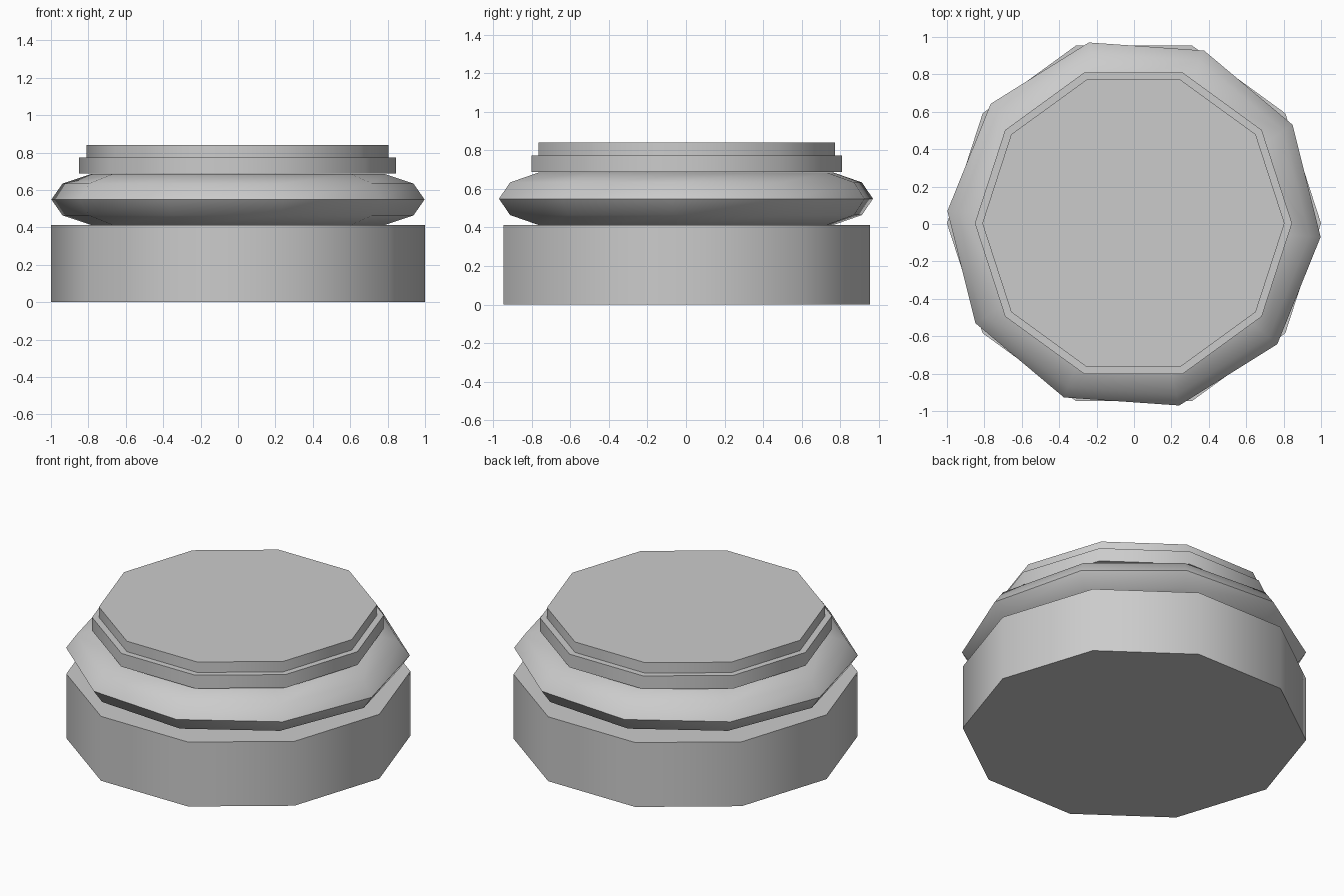
import bpy, bmesh
from math import cos, sin, pi, radians

if "Cube" in bpy.data.objects:
    bpy.data.objects.remove(bpy.data.objects["Cube"])

SIDES = 10


def finish(name, bm, angle, loc):
    bmesh.ops.recalc_face_normals(bm, faces=bm.faces[:])
    me = bpy.data.meshes.new(name)
    bm.to_mesh(me)
    bm.free()
    ob = bpy.data.objects.new(name, me)
    bpy.context.collection.objects.link(ob)
    ob.location = loc
    bpy.ops.object.select_all(action='DESELECT')
    ob.select_set(True)
    bpy.context.view_layer.objects.active = ob
    bpy.ops.object.shade_smooth_by_angle(angle=radians(angle))


def disc(name, radius, z0, z1, x, y):
    """Ten-sided capped drum with a corner on the x axis."""
    bm = bmesh.new()
    ring = [bm.verts.new((radius * cos(2 * pi * i / SIDES),
                          radius * sin(2 * pi * i / SIDES), 0)) for i in range(SIDES)]
    face = bm.faces.new(ring)
    top = bmesh.ops.extrude_face_region(bm, geom=[face], use_keep_orig=True)
    moved = [g for g in top['geom'] if isinstance(g, bmesh.types.BMVert)]
    bmesh.ops.translate(bm, verts=moved, vec=(0, 0, z1 - z0))
    finish(name, bm, 40, (x, y, z0))


def ring_moulding(name, major, half_w, half_h, z, turn):
    """Flattened ten-by-ten torus, turned slightly about z."""
    bm = bmesh.new()
    grid = []
    for i in range(SIDES):
        a = 2 * pi * i / SIDES + radians(turn)
        row = []
        for j in range(SIDES):
            b = 2 * pi * j / SIDES
            r = major + half_w * cos(b)
            row.append(bm.verts.new((r * cos(a), r * sin(a), half_h * sin(b))))
        grid.append(row)
    for i in range(SIDES):
        n = (i + 1) % SIDES
        for j in range(SIDES):
            m = (j + 1) % SIDES
            bm.faces.new((grid[i][j], grid[n][j], grid[n][m], grid[i][m]))
    finish(name, bm, 60, (0, 0, z))


# Plinth, rounded moulding and the two stepped plates on top
disc("plinth", 1.0, 0.0, 0.413, 0, 0.004)
ring_moulding("round_moulding", 0.69, 0.31, 0.144, 0.549, -4)
disc("lower_plate", 0.848, 0.688, 0.773, -0.003, 0.004)
disc("upper_plate", 0.808, 0.773, 0.84, -0.003, 0.004)
